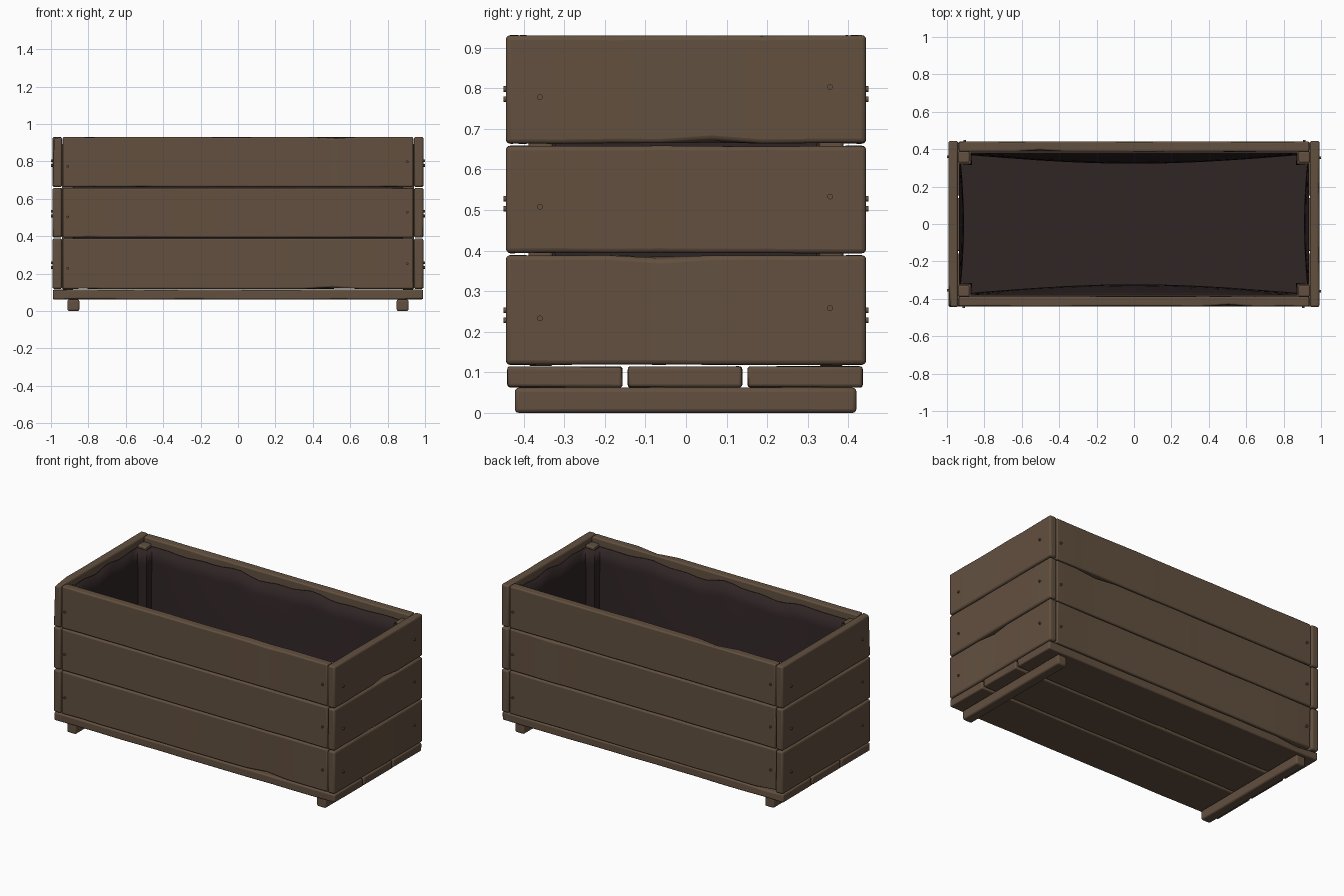
import bpy, bmesh, math, random
from mathutils import Vector

if "Cube" in bpy.data.objects:
    bpy.data.objects.remove(bpy.data.objects["Cube"])

random.seed(4)


def material(name, rgb):
    m = bpy.data.materials.new(name)
    m.diffuse_color = (*rgb, 1)
    m.use_nodes = True
    m.node_tree.nodes["Principled BSDF"].inputs["Base Color"].default_value = m.diffuse_color
    return m


WOOD = material("weathered wood", (0.122, 0.080, 0.050))
LINER = material("dark liner", (0.029, 0.018, 0.0185))


def finish(name, bm, mat):
    bmesh.ops.recalc_face_normals(bm, faces=bm.faces)
    me = bpy.data.meshes.new(name)
    bm.to_mesh(me)
    bm.free()
    me.materials.append(mat)
    ob = bpy.data.objects.new(name, me)
    bpy.context.collection.objects.link(ob)
    return ob


def smooth(ob, angle=35):
    bpy.ops.object.select_all(action='DESELECT')
    ob.select_set(True)
    bpy.context.view_layer.objects.active = ob
    bpy.ops.object.shade_smooth_by_angle(angle=math.radians(angle))


def board(name, lo, hi, cuts=8, wear=0.002, bevel=0.008):
    """Worn plank between two corners, cut along its longest axis."""
    lo, hi = Vector(lo), Vector(hi)
    size, mid = hi - lo, (lo + hi) / 2
    bm = bmesh.new()
    bmesh.ops.create_cube(bm, size=1)
    for v in bm.verts:
        v.co = Vector(a * b for a, b in zip(v.co, size)) + mid
    axis = max(range(3), key=lambda i: size[i])
    normal = Vector((0, 0, 0))
    normal[axis] = 1
    for i in range(1, cuts + 1):
        p = lo.copy()
        p[axis] += size[axis] * i / (cuts + 1)
        bmesh.ops.bisect_plane(bm, geom=bm.verts[:] + bm.edges[:] + bm.faces[:],
                               plane_co=p, plane_no=normal)
    # small inward wear on the edges, with one larger chip
    chip = random.randrange(len(bm.verts))
    for k, v in enumerate(bm.verts):
        amount = 0.010 if (k == chip and wear) else random.uniform(0, wear)
        for i in range(3):
            if i != axis:
                v.co[i] -= math.copysign(amount, v.co[i] - mid[i])
    ob = finish(name, bm, WOOD)
    bv = ob.modifiers.new("rounded edges", 'BEVEL')
    bv.width, bv.segments = bevel, 3
    bv.limit_method, bv.angle_limit = 'ANGLE', math.radians(45)
    smooth(ob)
    return ob


def nail(name, pos, axis):
    bpy.ops.mesh.primitive_cylinder_add(
        vertices=12, radius=0.007, depth=0.022, location=pos,
        rotation=(math.pi / 2, 0, 0) if axis == 'y' else (0, math.pi / 2, 0))
    ob = bpy.context.object
    ob.name = name
    ob.data.materials.append(WOOD)
    smooth(ob)


# wall planks, three rows on all four sides, with their nails
for row, (z0, z1) in enumerate([(0.118, 0.389), (0.393, 0.659), (0.663, 0.931)]):
    for s, end in ((-1, "left"), (1, "right")):
        xs = sorted((s * 0.940, s * 0.992))
        board(f"{end}_plank_{row}", (xs[0], -0.444, z0), (xs[1], 0.444, z1), 6, bevel=0.011)
        for y, dz in ((-0.36, 0.115), (0.355, 0.14)):
            nail(f"{end}_nail_{row}", (s * 0.989, s * y, z0 + dz), 'x')
    for s, side in ((-1, "front"), (1, "back")):
        ys = sorted((s * 0.386, s * 0.441))
        board(f"{side}_plank_{row}", (-0.937, ys[0], z0), (0.937, ys[1], z1), 12)
        for x, dz in ((-0.91, 0.11), (0.905, 0.135)):
            nail(f"{side}_nail_{row}", (-s * x, s * 0.439, z0 + dz), 'y')

# floor planks
for i, (y0, y1) in enumerate([(-0.441, -0.156), (-0.144, 0.139), (0.151, 0.436)]):
    board(f"floor_plank_{i}", (-0.99, y0, 0.062), (0.99, y1, 0.115), 12)

# feet and inner corner posts
for sx in (-1, 1):
    xs = sorted((sx * 0.848, sx * 0.912))
    board("foot_runner", (xs[0], -0.422, 0), (xs[1], 0.420, 0.062), 4, 0, 0.010)
    xs = sorted((sx * 0.88, sx * 0.940))
    for sy in (-1, 1):
        ys = sorted((sy * 0.328, sy * 0.388))
        board("corner_post", (xs[0], ys[0], 0.115), (xs[1], ys[1], 0.90), 3, 0)

# fabric liner: outline steps round the posts, sags inwards towards the floor
outline = []   # x, y, inward direction, sag weight, rim ripple
N, M = 28, 14
for s in (-1, 1):
    for i in range(N + 1):
        t = i / N
        w = math.sin(math.pi * t)
        ripple = 0.012 * math.sin(19 * t + s) + 0.008 * math.sin(41 * t)
        outline.append((-s * (-0.872 + 1.744 * t), s * 0.381, (0, -s), 0.012 + 0.045 * w, ripple * w))
    outline.append((-s * 0.872, s * 0.322, (s * 0.5, -s * 0.5), 0.012, 0.0))
    for i in range(M + 1):
        t = i / M
        w = math.sin(math.pi * t)
        ripple = 0.010 * math.sin(15 * t + s)
        outline.append((-s * 0.934, s * (0.322 - 0.644 * t), (s, 0), 0.008 + 0.016 * w, ripple * w))
    outline.append((-s * 0.872, -s * 0.322, (s * 0.5, s * 0.5), 0.012, 0.0))

bm = bmesh.new()
rings = []
LEVELS = 8
for k in range(LEVELS + 1):
    f = k / LEVELS                      # 0 at the rim, 1 at the floor
    sag = math.sin(f * math.pi / 2)
    ring = []
    for x, y, d, w, r in outline:
        z = 0.885 + r - f * (0.755 + r)
        ring.append(bm.verts.new((x + d[0] * w * sag, y + d[1] * w * sag, z)))
    rings.append(ring)
count = len(outline)
for a, b in zip(rings, rings[1:]):
    for i in range(count):
        j = (i + 1) % count
        bm.faces.new((a[i], a[j], b[j], b[i]))
bm.faces.new(rings[-1])
liner = finish("fabric_liner", bm, LINER)
sol = liner.modifiers.new("cloth thickness", 'SOLIDIFY')
sol.thickness, sol.offset = 0.004, 0
smooth(liner, 50)
